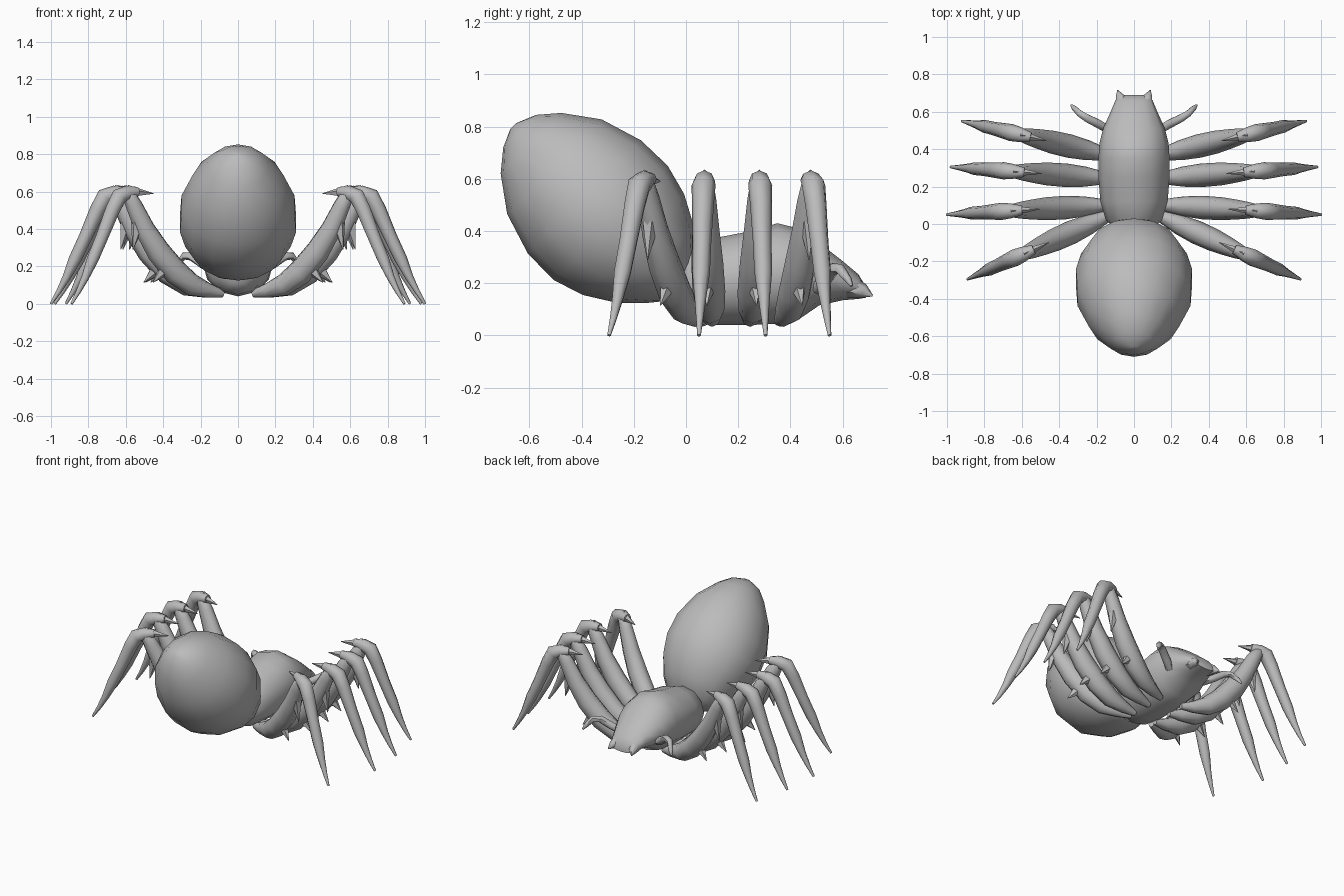
import bpy, bmesh, math
from mathutils import Vector

if "Cube" in bpy.data.objects:
    bpy.data.objects.remove(bpy.data.objects["Cube"])

grey = bpy.data.materials.new("grey")
grey.diffuse_color = (0.5, 0.5, 0.5, 1)
grey.use_nodes = True
grey.node_tree.nodes["Principled BSDF"].inputs["Base Color"].default_value = grey.diffuse_color


def finish(bm, name, angle=60):
    bmesh.ops.recalc_face_normals(bm, faces=bm.faces)
    mesh = bpy.data.meshes.new(name)
    bm.to_mesh(mesh)
    bm.free()
    mesh.materials.append(grey)
    ob = bpy.data.objects.new(name, mesh)
    bpy.context.collection.objects.link(ob)
    bpy.ops.object.select_all(action='DESELECT')
    ob.select_set(True)
    bpy.context.view_layer.objects.active = ob
    bpy.ops.object.shade_smooth_by_angle(angle=math.radians(angle))
    return ob


def loft(bm, rings, sides):
    """Skin rings given as (centre, side axis, up axis); lengths are radii."""
    loops = []
    for c, a, b in rings:
        loops.append([bm.verts.new(c + a * math.sin(t) + b * math.cos(t))
                      for t in (2 * math.pi * i / sides for i in range(sides))])
    for p, q in zip(loops, loops[1:]):
        for i in range(sides):
            j = (i + 1) % sides
            bm.faces.new((p[i], p[j], q[j], q[i]))
    bm.faces.new(loops[0])
    bm.faces.new(loops[-1])


def tube(bm, pts, side, sides=8, flat=1.0):
    """Tapered tube through (point, radius) pairs lying in a plane normal to side."""
    rings = []
    for i, (p, r) in enumerate(pts):
        t = (pts[min(i + 1, len(pts) - 1)][0] - pts[max(i - 1, 0)][0]).normalized()
        up = t.cross(side).normalized()
        rings.append((p, side * r * flat, up * r))
    loft(bm, rings, sides)


X = Vector((1, 0, 0))

# Abdomen: tilted egg, rings across a 45 degree axis (along, upper, lower, half width)
bm = bmesh.new()
egg = [(.205, .2, .06, .08), (.27, .33, -.02, .17), (.39, .45, -.14, .235), (.55, .535, -.24, .29),
       (.72, .58, -.295, .318), (.92, .575, -.292, .31), (1.15, .505, -.22, .25),
       (1.33, .375, -.09, .16), (1.42, .27, .02, .10), (1.465, .16, .12, .02)]
rings = []
for s, hi, lo, w in egg:
    m, h = (hi + lo) / 2, (hi - lo) / 2
    rings.append((Vector((0, (m - s) / 2, (m + s) / 2)), X * w, Vector((0, h / 2, h / 2))))
loft(bm, rings, 14)
finish(bm, "abdomen", 80)

# Head and thorax: rings along y (y, half width, top, bottom)
bm = bmesh.new()
body = [(-.06, .06, .28, .10), (.02, .15, .34, .05), (.12, .18, .375, .04), (.25, .19, .40, .04),
        (.35, .19, .43, .045), (.43, .185, .41, .06), (.51, .165, .355, .115),
        (.60, .125, .285, .135), (.66, .10, .235, .14), (.69, .08, .185, .145)]
loft(bm, [(Vector((0, y, (t + b) / 2)), X * w, Vector((0, 0, (t - b) / 2)))
          for y, w, t, b in body], 12)
finish(bm, "head_and_thorax")

# Leg shape in its own plane: (distance from hip, height, radius)
thigh = [(0, .055, .02), (.08, .07, .038), (.18, .10, .06), (.28, .17, .07), (.38, .28, .068),
         (.46, .40, .058), (.52, .52, .048), (.56, .59, .038), (.59, .60, .02)]
shin = [(.50, .60, .025), (.56, .593, .04), (.61, .575, .046), (.65, .50, .042), (.71, .36, .036),
        (.765, .24, .034), (.81, .14, .022), (.85, .065, .014), (.89, .0, .007)]
spurs = [((.56, .60, .036), (.41, .59, .002)),     # knee
         ((.50, .43, .04), (.53, .29, .002)),      # below the knee
         ((.33, .20, .045), (.41, .115, .002))]    # under the thigh
# Hip and foot of each leg, right side
legs = {"front_leg": ((.08, .355), (.92, .55)), "second_leg": ((.08, .24), (.98, .305)),
        "third_leg": ((.08, .105), (1.0, .05)), "rear_leg": ((.08, .07), (.89, -.295))}

for name, (hip, foot) in legs.items():
    for sx, tag in ((1, "right"), (-1, "left")):
        h = Vector((hip[0] * sx, hip[1], 0))
        run = (Vector((foot[0] * sx, foot[1], 0)) - h) / .89
        side = run.normalized().cross(Vector((0, 0, 1)))

        def at(parts):
            return [(h + run * u + Vector((0, 0, z)), r) for u, z, r in parts]
        bm = bmesh.new()
        tube(bm, at(thigh), side, 8, .9)
        tube(bm, at(shin), side, 8)
        for spur in spurs:
            tube(bm, at(spur), side, 5, .8)
        finish(bm, name + "_" + tag)

# Feelers and fangs on both sides of the head
for sx, tag in ((1, "right"), (-1, "left")):
    bm = bmesh.new()
    feeler = [(.13, .50, .18, .025), (.19, .535, .215, .026), (.25, .565, .255, .024),
              (.29, .59, .255, .02), (.32, .62, .215, .015), (.335, .635, .19, .006)]
    side = Vector((-.5 * sx, .8, 0)).normalized()
    tube(bm, [(Vector((x * sx, y, z)), r) for x, y, z, r in feeler], side, 6)
    finish(bm, "feeler_" + tag)
    bm = bmesh.new()
    tube(bm, [(Vector((.06 * sx, .62, .19)), .045), (Vector((.072 * sx, .68, .17)), .028),
              (Vector((.087 * sx, .715, .152)), .003)], X, 6)
    finish(bm, "fang_" + tag)
